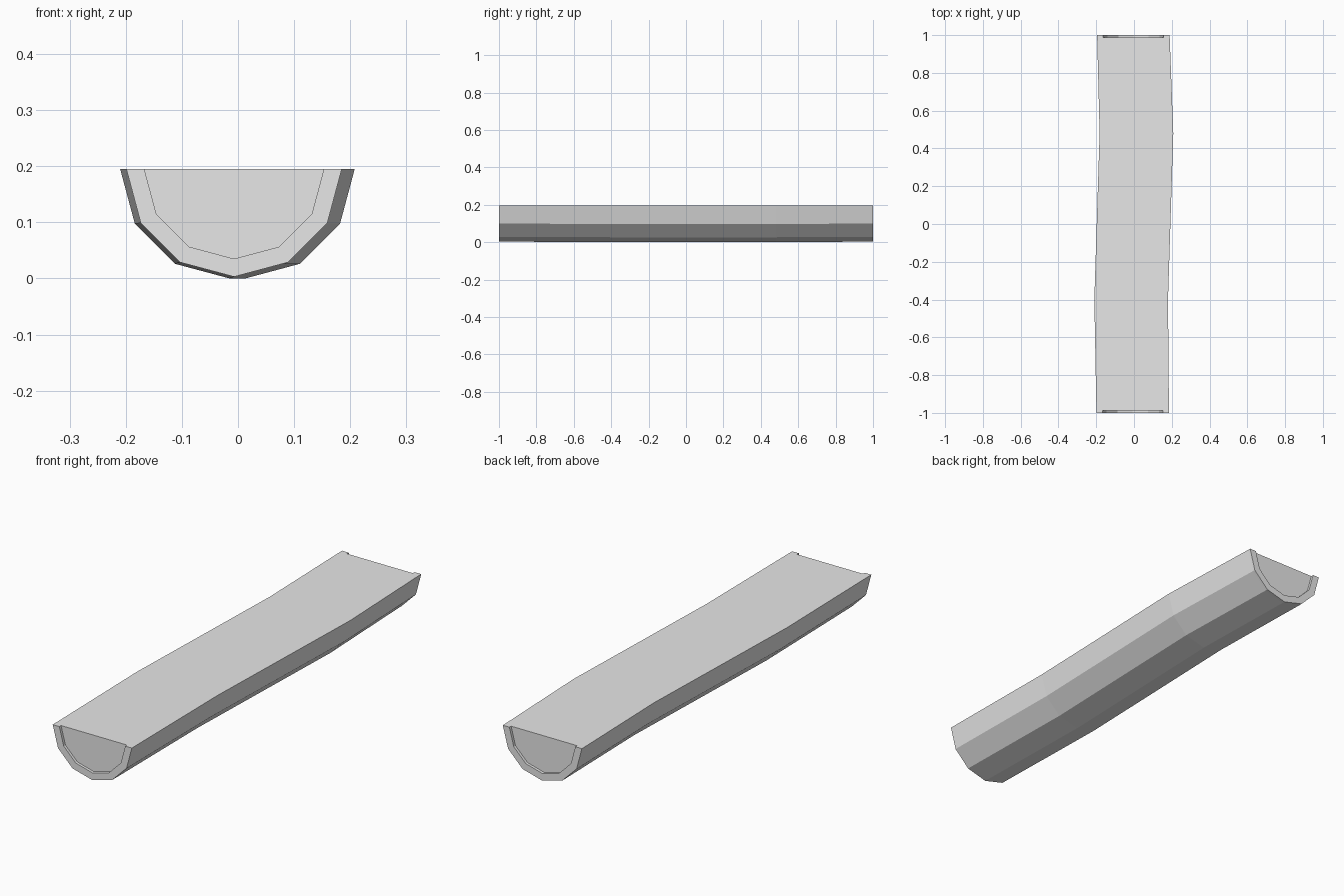
import bpy, bmesh
from math import cos, sin, pi

cube = bpy.data.objects.get("Cube")
if cube:
    bpy.data.objects.remove(cube)

TOP = 0.195
# (y, centre x, radius) stations along the slightly wavy trunk
STATIONS = [(-1, -0.007, 0.192), (-0.988, -0.007, 0.192), (-0.4, -0.015, 0.195),
            (0.48, 0.013, 0.195), (0.988, -0.003, 0.192), (1, -0.003, 0.192)]
INNER = 0.16
SIDES = 6
LAST = len(STATIONS) - 1

grey = bpy.data.materials.new("plain grey")
grey.use_nodes = True
colour = (0.8, 0.8, 0.8, 1)
grey.diffuse_color = colour
grey.node_tree.nodes["Principled BSDF"].inputs["Base Color"].default_value = colour

bm = bmesh.new()


def half_ring(y, cx, r):
    """Lower half circle running from -x to +x."""
    return [bm.verts.new((cx - r * cos(pi * k / SIDES), y, TOP - r * sin(pi * k / SIDES)))
            for k in range(SIDES + 1)]


def bridge(a, b):
    for k in range(SIDES):
        bm.faces.new((a[k], a[k + 1], b[k + 1], b[k]))


# Outer bark surface
outer = [half_ring(*s) for s in STATIONS]
for a, b in zip(outer, outer[1:]):
    bridge(a, b)

# Raised rim and recessed cut face at each end
inner = {i: half_ring(STATIONS[i][0], STATIONS[i][1], INNER) for i in (0, 1, LAST - 1, LAST)}
for end, deep in ((0, 1), (LAST, LAST - 1)):
    bridge(outer[end], inner[end])
    bridge(inner[end], inner[deep])
    bm.faces.new(inner[deep])
    for k in (0, SIDES):
        bm.faces.new((outer[end][k], inner[end][k], inner[deep][k], outer[deep][k]))

# Flat sawn top
for i in range(1, LAST - 1):
    rows = []
    for j in (i, i + 1):
        row = [outer[j][0], outer[j][SIDES]]
        if j in inner:
            row[1:1] = [inner[j][0], inner[j][SIDES]]
        rows.append(row)
    bm.faces.new(rows[0] + rows[1][::-1])

bmesh.ops.recalc_face_normals(bm, faces=bm.faces)
mesh = bpy.data.meshes.new("half_log")
bm.to_mesh(mesh)
bm.free()
mesh.materials.append(grey)
bpy.context.collection.objects.link(bpy.data.objects.new("half_log", mesh))
